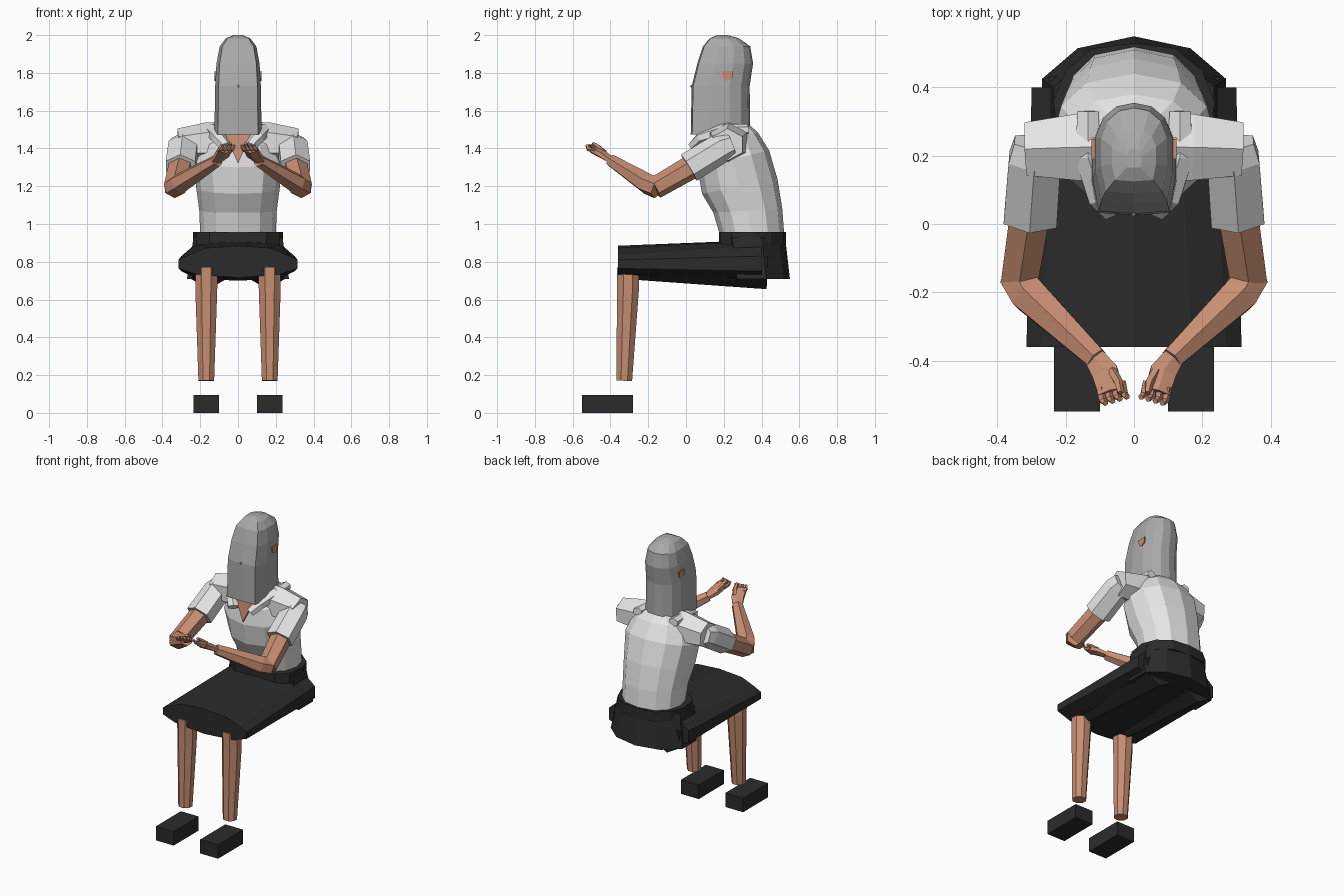
import bpy, bmesh, math
from mathutils import Vector


def material(name, rgb):
    m = bpy.data.materials.new(name)
    m.diffuse_color = (*rgb, 1)
    return m


SHIRT = material("light_grey_cloth", (0.78, 0.78, 0.78))
HAIR = material("mid_grey_hair", (0.40, 0.40, 0.40))
SKIN = material("tan_skin", (0.57, 0.27, 0.17))
BLACK = material("near_black_cloth", (0.024, 0.024, 0.024))


def loft(name, rings, mat):
    """Skin a list of equal-length point rings and cap both ends."""
    bm = bmesh.new()
    rows = [[bm.verts.new(p) for p in ring] for ring in rings]
    n = len(rows[0])
    for a, b in zip(rows, rows[1:]):
        for i in range(n):
            j = (i + 1) % n
            bm.faces.new((a[i], a[j], b[j], b[i]))
    bm.faces.new(rows[0][::-1])
    bm.faces.new(rows[-1])
    bmesh.ops.recalc_face_normals(bm, faces=bm.faces)
    me = bpy.data.meshes.new(name)
    bm.to_mesh(me)
    bm.free()
    me.materials.append(mat)
    ob = bpy.data.objects.new(name, me)
    bpy.context.collection.objects.link(ob)
    return ob


def tube(name, path, mat, sides=6, flat=1.0, side=1):
    """Tapered limb through (x, y, z, radius) points; flat squashes its height."""
    pts = [Vector((p[0] * side, p[1], p[2])) for p in path]
    rings = []
    for k, c in enumerate(pts):
        d = (pts[min(k + 1, len(pts) - 1)] - pts[max(k - 1, 0)]).normalized()
        u = d.cross(Vector((0, 0, 1)))
        u = u.normalized() if u.length > 0.3 else Vector((1, 0, 0))
        v = u.cross(d)
        ring = []
        for i in range(sides):
            a = 2 * math.pi * (i + 0.5) / sides
            ring.append(c + path[k][3] * (u * math.cos(a) + v * math.sin(a) * flat))
        rings.append(ring)
    return loft(name, rings, mat)


def box(name, lo, hi, mat):
    rect = [(lo[0], lo[1]), (hi[0], lo[1]), (hi[0], hi[1]), (lo[0], hi[1])]
    return loft(name, [[(x, y, z) for x, y in rect] for z in (lo[2], hi[2])], mat)


def mirrored(half):
    """Close a half outline that starts and ends on the centre line."""
    return half + [(-x, y) for x, y in half[-2:0:-1]]


# Torso: leaning forward, (z front, z back, y front, y back, half width)
torso = []
for zf, zb, yf, yb, w in [(0.94, 0.94, 0.18, 0.52, 0.20), (1.06, 1.08, 0.145, 0.51, 0.205),
                          (1.16, 1.235, 0.085, 0.485, 0.222), (1.30, 1.39, 0.06, 0.44, 0.24),
                          (1.41, 1.485, 0.075, 0.38, 0.20), (1.46, 1.53, 0.11, 0.33, 0.12)]:
    ring = []
    for i in range(12):
        a = 2 * math.pi * i / 12
        s, t = math.sin(a), (1 - math.cos(a)) / 2
        s = math.copysign(abs(s) ** 0.8, s)
        ring.append((w * s, yf + (yb - yf) * t, zf + (zb - zf) * t))
    torso.append(ring)
loft("shirt_torso", torso, SHIRT)

# Neck and the open V of the shirt
tube("neck", [(0, 0.17, 1.36, 0.08), (0, 0.19, 1.56, 0.07)], SKIN, 8)
loft("open_neckline", [[(-0.07, 0.07 + d, 1.48), (0.07, 0.07 + d, 1.48), (0, 0.05 + d, 1.32)]
                       for d in (0, 0.06)], SKIN)

# Head of long hair with a flat front
outline = mirrored([(0, -1), (0.85, -0.95), (1, -0.35), (1, 0.3),
                    (0.8, 0.7), (0.45, 0.93), (0, 1)])
hair = []
for z, yf, yb, w in [(1.475, 0.025, 0.34, 0.125), (1.73, 0.03, 0.337, 0.121),
                     (1.85, 0.06, 0.355, 0.114), (1.94, 0.09, 0.34, 0.097),
                     (1.983, 0.125, 0.28, 0.065), (2.0, 0.165, 0.22, 0.022)]:
    hair.append([(w * x, (yf + yb) / 2 + (yb - yf) / 2 * y, z) for x, y in outline])
loft("hair", hair, HAIR)
tube("nose_tip", [(0, 0.05, 1.73, 0.012), (0, 0.024, 1.73, 0.006)], SKIN, 5)

# Skirt over the lap, from the knees back to the hips
skirt = []
for y, half in [(-0.36, [(0, 0.885), (0.17, 0.873), (0.27, 0.832), (0.315, 0.81),
                         (0.315, 0.765), (0.22, 0.733), (0, 0.715)]),
                (0.40, [(0, 0.915), (0.13, 0.91), (0.23, 0.89), (0.30, 0.83),
                        (0.30, 0.75), (0.22, 0.71), (0, 0.70)])]:
    skirt.append([(x, y, z) for x, z in mirrored(half)])
loft("skirt_lap", skirt, BLACK)

# Hips and waistband
hip = mirrored([(0, 0.25), (0.27, 0.27), (0.27, 0.425), (0.165, 0.515), (0, 0.55)])
loft("skirt_hips", [[(x, y, 0.71) for x, y in hip],
                    [(x * 0.87, y - 0.025, 0.93) for x, y in hip]], BLACK)
band = mirrored([(0, 0.175), (0.15, 0.18), (0.22, 0.24), (0.237, 0.36),
                 (0.20, 0.45), (0.12, 0.515), (0, 0.53)])
loft("waistband", [[(x, y, z) for x, y in band] for z in (0.89, 0.957)], BLACK)

for s, tag in ((-1, "left"), (1, "right")):
    # Ear
    loft(tag + "_ear", [[(s * x, 0.22 + y * k, 1.785 + z * k) for y, z in
                         [(-0.03, 0.024), (0.03, 0.024), (0.024, -0.015), (0, -0.028), (-0.024, -0.015)]]
                        for x, k in ((0.10, 0.9), (0.124, 1))], SKIN)

    # Shoulder puff, sleeve and collar
    tube(tag + "_shoulder", [(0.12, 0.225, 1.43, 0.115), (0.17, 0.225, 1.43, 0.112),
                             (0.315, 0.22, 1.42, 0.09)], SHIRT, 6, 0.95, s)
    tube(tag + "_sleeve", [(0.285, 0.24, 1.425, 0.075), (0.29, 0.19, 1.405, 0.088),
                           (0.303, 0.015, 1.298, 0.09)], SHIRT, 6, 0.9, s)
    tube(tag + "_collar", [(0.135, 0.33, 1.50, 0.035), (0.135, 0.20, 1.495, 0.045),
                           (0.10, 0.08, 1.455, 0.042), (0.065, 0.04, 1.41, 0.036)], SHIRT, 6, 0.8, s)

    # Upper arm and forearm meeting at the elbow
    tube(tag + "_upper_arm", [(0.30, 0.06, 1.32, 0.068), (0.335, -0.165, 1.19, 0.062)],
         SKIN, 6, 0.95, s)
    tube(tag + "_forearm", [(0.345, -0.15, 1.188, 0.058), (0.31, -0.205, 1.213, 0.06),
                            (0.11, -0.395, 1.335, 0.036)], SKIN, 6, 0.95, s)

    # Hand: palm, four curled fingers and a thumb
    tube(tag + "_palm", [(0.12, -0.385, 1.33, 0.034), (0.085, -0.435, 1.365, 0.045),
                         (0.068, -0.495, 1.395, 0.042)], SKIN, 6, 0.5, s)
    for i in range(4):
        x, y = 0.10 - 0.021 * i, -0.505 + 0.006 * i
        tube(f"{tag}_finger_{i + 1}", [(x, y + 0.025, 1.39, 0.013), (x - 0.008, y - 0.012, 1.397, 0.012),
                                       (x - 0.017, y - 0.02, 1.418, 0.009)], SKIN, 5, 1, s)
    tube(tag + "_thumb", [(0.065, -0.43, 1.375, 0.015), (0.045, -0.465, 1.405, 0.014),
                          (0.04, -0.495, 1.428, 0.009)], SKIN, 5, 1, s)

    # Thigh under the skirt, lower leg and shoe
    tube(tag + "_thigh", [(0.155, -0.345, 0.785, 0.075), (0.155, 0.43, 0.765, 0.11)],
         BLACK, 6, 1, s)
    tube(tag + "_lower_leg", [(0.168, -0.308, 0.77, 0.063), (0.168, -0.307, 0.66, 0.063),
                              (0.168, -0.327, 0.17, 0.045)], SKIN, 8, 1, s)
    x0, x1 = sorted((s * 0.10, s * 0.235))
    box(tag + "_shoe", (x0, -0.55, 0), (x1, -0.28, 0.095), BLACK)
